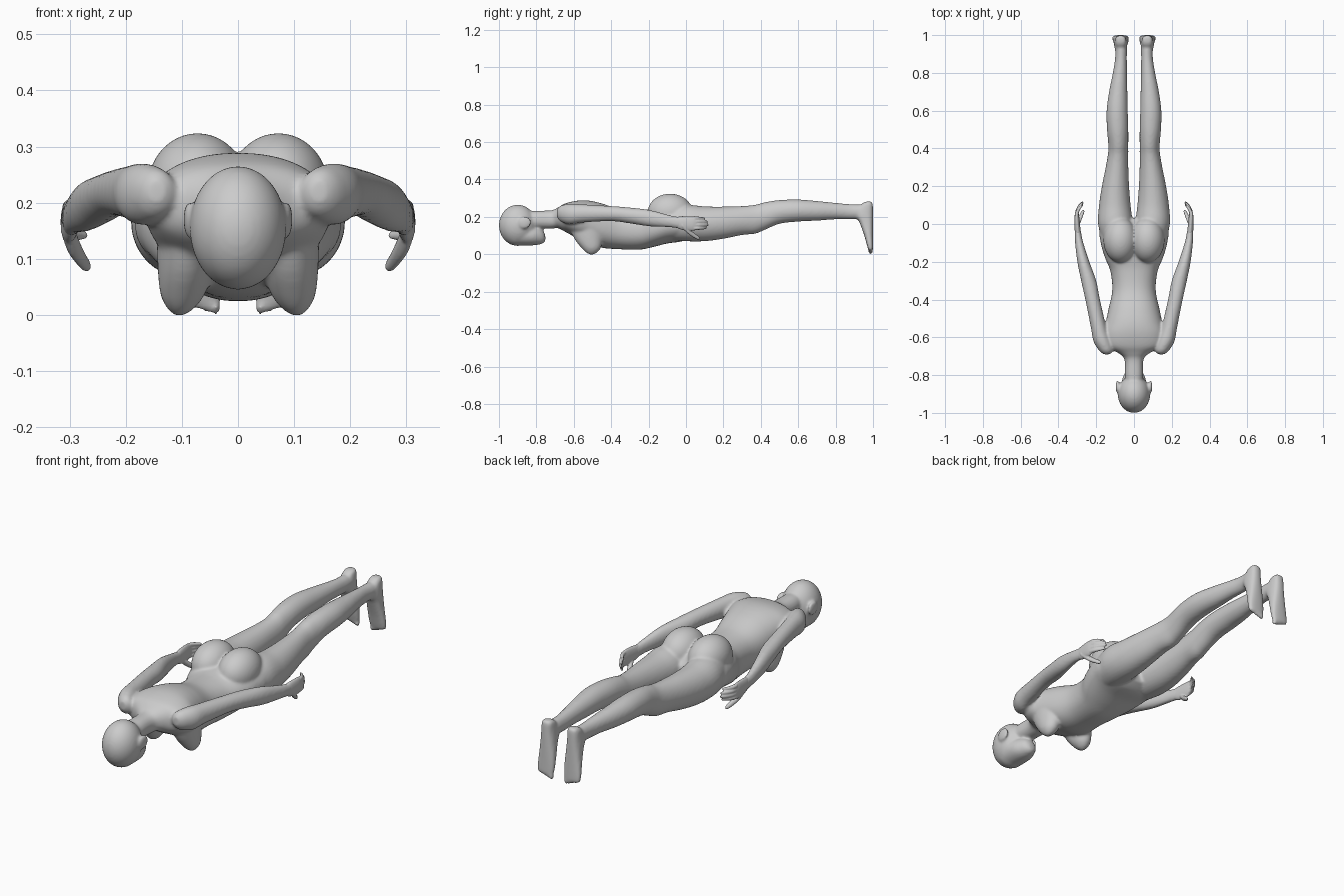
import bpy, bmesh
from math import sin, cos, pi
from mathutils import Matrix, Vector


def spline(rows, steps=5):
    """Smoothly interpolate rows of (station, a0, a1, b0, b1)."""
    out = []
    n = len(rows)
    for i in range(n - 1):
        p0, p1, p2, p3 = (rows[max(0, min(n - 1, j))] for j in (i - 1, i, i + 1, i + 2))
        for s in range(steps):
            t = s / steps
            out.append([0.5 * (2 * b + (c - a) * t + (2 * a - 5 * b + 4 * c - d) * t * t
                               + (3 * b - a - 3 * c + d) * t ** 3)
                        for a, b, c, d in zip(p0, p1, p2, p3)])
    out.append(list(rows[-1]))
    return out


def loft(bm, rows, axis='Y', side=1, power=2.0, seg=32):
    """Skin rounded sections; bounds are x/z for axis Y and x/y for axis Z."""
    rings = []
    for t, a0, a1, b0, b1 in spline(rows):
        ring = []
        for k in range(seg):
            ang = 2 * pi * k / seg
            c, s = cos(ang), sin(ang)
            u = abs(c) ** (2 / power) * (1 if c > 0 else -1)
            v = abs(s) ** (2 / power) * (1 if s > 0 else -1)
            a = side * ((a0 + a1) / 2 + u * (a1 - a0) / 2)
            b = (b0 + b1) / 2 + v * (b1 - b0) / 2
            ring.append(bm.verts.new((a, t, b) if axis == 'Y' else (a, b, t)))
        rings.append(ring)
    for r, q in zip(rings, rings[1:]):
        for k in range(seg):
            bm.faces.new((r[k], r[(k + 1) % seg], q[(k + 1) % seg], q[k]))
    bm.faces.new(rings[0])
    bm.faces.new(rings[-1])


def ball(bm, centre, radii):
    m = Matrix.Translation(centre) @ Matrix.Diagonal(Vector((*radii, 1)))
    bmesh.ops.create_uvsphere(bm, u_segments=40, v_segments=24, radius=1, matrix=m)


def finish(bm, name, voxel, smooth):
    """Fuse overlapping volumes into one smooth skin."""
    bmesh.ops.recalc_face_normals(bm, faces=bm.faces)
    me = bpy.data.meshes.new(name)
    bm.to_mesh(me)
    bm.free()
    me.shade_smooth()
    ob = bpy.data.objects.new(name, me)
    bpy.context.collection.objects.link(ob)
    r = ob.modifiers.new("fuse", 'REMESH')
    r.mode = 'VOXEL'
    r.voxel_size = voxel
    r.use_smooth_shade = True
    s = ob.modifiers.new("soften", 'SMOOTH')
    s.factor = 0.5
    s.iterations = smooth


body = bmesh.new()

# neck and torso
torso = [(-.86, .045, .13, .23), (-.80, .048, .137, .233), (-.72, .05, .137, .235),
         (-.685, .08, .14, .25), (-.645, .15, .12, .272), (-.58, .165, .085, .287),
         (-.52, .15, .06, .287), (-.45, .135, .035, .272), (-.35, .115, .027, .24),
         (-.25, .125, .025, .235), (-.18, .153, .038, .245), (-.10, .176, .058, .26),
         (-.02, .178, .07, .25), (.03, .10, .10, .2)]
loft(body, [(y, -h, h, z0, z1) for y, h, z0, z1 in torso], power=2.25, seg=48)

# head: cranium and jaw
ball(body, (0, -.9, .155), (.086, .1, .11))
jaw = [(-.92, .07, .047, .17), (-.83, .064, .047, .155), (-.785, .047, .052, .145),
       (-.762, .032, .06, .125), (-.752, .014, .07, .1)]
loft(body, [(y, -h, h, z0, z1) for y, h, z0, z1 in jaw])

leg = [(-.10, .02, .165, .08, .25), (0, .008, .19, .07, .265), (.1, .018, .185, .07, .256),
       (.2, .026, .17, .083, .255), (.3, .03, .15, .103, .258), (.37, .03, .138, .11, .265),
       (.42, .03, .136, .13, .278), (.5, .03, .143, .163, .29), (.6, .033, .145, .175, .293),
       (.7, .035, .132, .18, .285), (.8, .037, .112, .187, .275), (.88, .038, .1, .187, .268),
       (.95, .038, .1, .19, .265), (.98, .05, .09, .2, .25)]
foot = [(.282, .055, .085, .965, .99), (.27, .043, .097, .94, .998), (.22, .037, .104, .905, 1),
        (.17, .033, .107, .928, 1), (.1, .027, .113, .953, 1), (.05, .027, .117, .967, 1),
        (.025, .032, .113, .974, 1)]
arm = [(-.69, .13, .16, .2, .24), (-.67, .11, .185, .175, .26), (-.62, .12, .215, .16, .27),
       (-.55, .145, .228, .17, .267), (-.4, .18, .258, .177, .258), (-.3, .2, .28, .165, .25),
       (-.2, .236, .3, .15, .238), (-.1, .268, .312, .145, .213), (-.05, .279, .314, .14, .202),
       (-.02, .284, .314, .135, .203)]
breast = [(.15, .035, .145, -.63, -.44), (.08, .045, .143, -.595, -.445),
          (.035, .06, .138, -.56, -.455), (.01, .08, .125, -.535, -.475),
          (-.001, .098, .113, -.515, -.495)]
palm = [(-.05, .281, .312, .142, .2), (-.02, .284, .315, .13, .204),
        (.03, .289, .316, .125, .206), (.055, .292, .312, .13, .202)]

for side in (-1, 1):
    # limbs
    loft(body, leg, side=side)
    loft(body, foot, axis='Z', side=side, power=2.6)
    loft(body, arm, side=side)
    # bust, buttock, ear
    loft(body, breast[::-1], axis='Z', side=side)
    ball(body, (side * .072, -.085, .225), (.09, .12, .099))
    ball(body, (side * .087, -.862, .17), (.01, .034, .034))
    # toes
    for i in range(5):
        r = .013 - .0012 * i
        ball(body, (side * (.041 + .017 * i), .987, .016 + .004 * i), (r * .8, r, r * 1.3))

    # hand with four curled fingers and a thumb
    hand = bmesh.new()
    loft(hand, palm, side=side)
    for z, length in ((.194, .058), (.176, .072), (.157, .075), (.139, .066)):
        rows = []
        for t, r in ((0, .0095), (.35, .0098), (.7, .009), (.93, .007), (1, .003)):
            x = .304 - .034 * t * t
            zc = z - (z - .16) * .15 * t
            rows.append((.045 + length * t, x - r, x + r, zc - r, zc + r))
        loft(hand, rows, side=side, seg=16)
    thumb = [(-.02, .305, .155, .012), (.015, .293, .122, .013), (.045, .28, .1, .011),
             (.065, .271, .088, .009), (.074, .268, .084, .004)]
    loft(hand, [(y, x - r, x + r, z - r * 1.2, z + r * 1.2) for y, x, z, r in thumb],
         side=side, seg=16)
    finish(hand, "hand_right" if side > 0 else "hand_left", .0035, 3)

finish(body, "body", .0065, 8)
